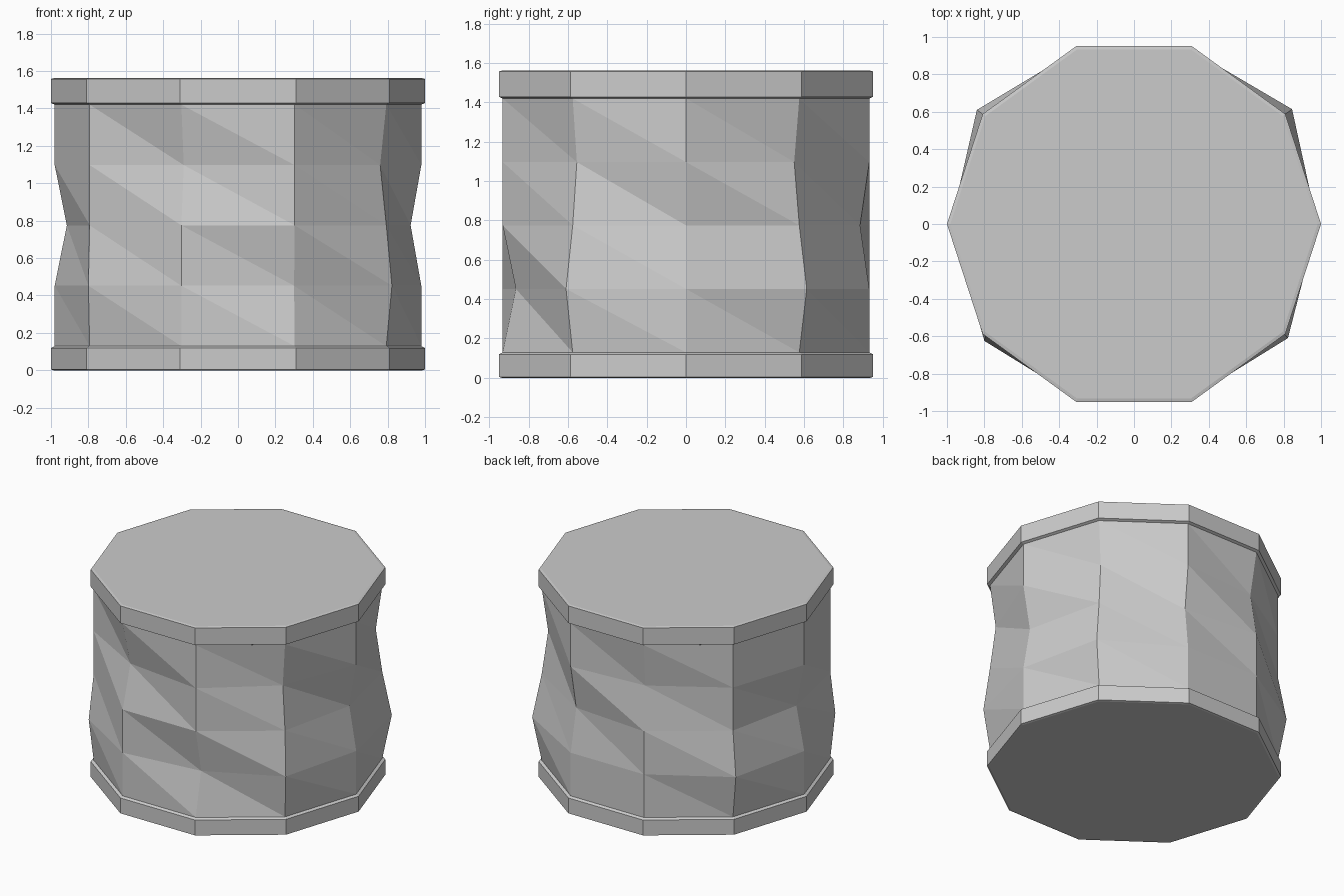
import bpy, bmesh
from math import cos, sin, pi

if "Cube" in bpy.data.objects:
    bpy.data.objects.remove(bpy.data.objects["Cube"])

SIDES = 10
BODY_R = 0.98


def build(name, rings, moved=None, cap=None):
    """Skin a stack of (z, radius) decagons; moved maps (ring, corner) to (x, y)."""
    moved = moved or {}
    bm = bmesh.new()
    loops = []
    for k, (z, r) in enumerate(rings):
        loop = []
        for i in range(SIDES):
            a = 2 * pi * i / SIDES
            x, y = moved.get((k, i), (r * cos(a), r * sin(a)))
            loop.append(bm.verts.new((x, y, z)))
        loops.append(loop)
    for low, high in zip(loops, loops[1:]):
        for i in range(SIDES):
            j = (i + 1) % SIDES
            bm.faces.new((low[i], low[j], high[i]))
            bm.faces.new((low[j], high[j], high[i]))
    if cap == "bottom":
        bm.faces.new(loops[0][::-1])
    elif cap == "top":
        bm.faces.new(loops[-1])
    mesh = bpy.data.meshes.new(name)
    bm.to_mesh(mesh)
    bm.free()
    obj = bpy.data.objects.new(name, mesh)
    bpy.context.collection.objects.link(obj)
    return obj


# Dented corners of the body: (ring, corner) -> position, corner 0 at +x
dents = {
    (1, 1): (0.845, 0.614), (1, 4): (-0.84, 0.61),
    (1, 6): (-0.80, -0.625), (1, 8): (0.30, -0.865), (1, 9): (0.823, -0.61),
    (2, 0): (0.923, 0.0), (2, 2): (0.29, 0.885), (2, 5): (-0.915, 0.0),
    (3, 1): (0.757, 0.55), (3, 3): (-0.285, 0.89),
    (3, 7): (-0.29, -0.86), (3, 9): (0.76, -0.555),
}

# Base rim with a thin ledge
build("lower_band", [(0, 0.985), (0.004, 1), (0.119, 1), (0.129, BODY_R)], cap="bottom")
# Faceted, weathered drum wall
build("body", [(z, BODY_R) for z in (0.129, 0.452, 0.775, 1.097, 1.42)], dents)
# Top rim and lid
build("upper_band", [(1.42, BODY_R), (1.429, 1), (1.558, 1), (1.562, 0.982)], cap="top")
